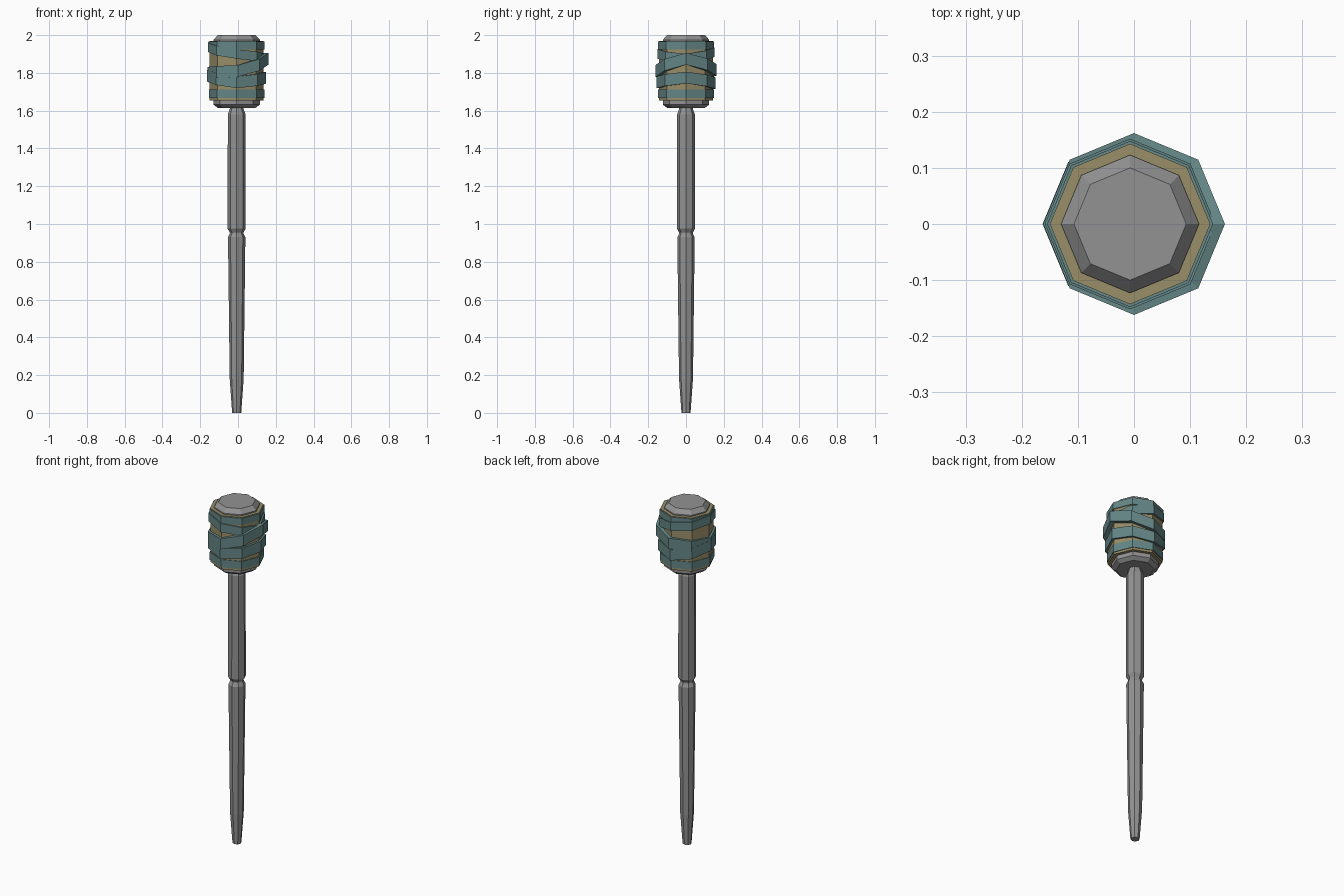
import bpy, math

cube = bpy.data.objects.get("Cube")
if cube:
    bpy.data.objects.remove(cube, do_unlink=True)

SIDES = 8
AXIS_X = -0.007


def make_material(name, rgb):
    mat = bpy.data.materials.new(name)
    mat.use_nodes = True
    colour = (*rgb, 1)
    mat.diffuse_color = colour
    bsdf = next(n for n in mat.node_tree.nodes if n.type == 'BSDF_PRINCIPLED')
    bsdf.inputs["Base Color"].default_value = colour
    return mat


grey = make_material("grey metal", (0.29, 0.29, 0.29))
khaki = make_material("khaki padding", (0.32, 0.27, 0.14))
teal = make_material("teal wrap", (0.13, 0.24, 0.24))


def make_object(name, verts, faces, mat):
    mesh = bpy.data.meshes.new(name)
    mesh.from_pydata(verts, [], faces)
    mesh.materials.append(mat)
    obj = bpy.data.objects.new(name, mesh)
    bpy.context.collection.objects.link(obj)
    return obj


def skin(rows, closed):
    """Quads joining each row of points to the next one."""
    return [(r * SIDES + i, r * SIDES + (i + 1) % SIDES,
             (r + 1) % rows * SIDES + (i + 1) % SIDES, (r + 1) % rows * SIDES + i)
            for r in range(rows if closed else rows - 1) for i in range(SIDES)]


def lathe(name, profile, mat):
    """Capped eight-sided solid from (radius, z), bottom to top."""
    verts = [(AXIS_X + r * math.cos(math.tau * i / SIDES),
              r * math.sin(math.tau * i / SIDES), z)
             for r, z in profile for i in range(SIDES)]
    faces = skin(len(profile), False)
    faces.append(tuple(reversed(range(SIDES))))
    faces.append(tuple(range(len(verts) - SIDES, len(verts))))
    return make_object(name, verts, faces, mat)


def wrap(name, heights, width, radius, shift=0):
    """Cloth hoop; heights are its middle at the left, back, right and front."""
    verts = []
    for r, side in ((radius, -1), (radius, 1), (0.135, 1), (0.135, -1)):
        for i in range(SIDES):
            a = math.tau * i / SIDES
            mid = (heights[i // 2] + heights[(i + 1) // 2 % 4]) / 2
            verts.append((AXIS_X + shift + r * math.cos(a), r * math.sin(a),
                          mid + side * width / 2))
    return make_object(name, verts, skin(4, True), teal)


# Handle with a tapered foot and a pinched joint
lathe("handle", [(0.024, 0), (0.037, 0.18), (0.046, 0.93), (0.036, 0.95),
                 (0.036, 0.955), (0.048, 0.975), (0.047, 1.58), (0.036, 1.61),
                 (0.036, 1.63)], grey)

# Head core and its padding
lathe("head_core", [(0.1, 1.615), (0.123, 1.632), (0.123, 1.975), (0.1, 2)], grey)
lathe("head_padding", [(0.143, 1.655), (0.143, 1.968)], khaki)

# Overlapping wraps, some level and some slanted
wrap("top_wrap", (1.945, 1.945, 1.945, 1.945), 0.04, 0.148)
wrap("slanted_wrap", (1.875, 1.91, 1.935, 1.9), 0.05, 0.152)
wrap("upper_wrap", (1.875, 1.815, 1.8, 1.81), 0.062, 0.162, 0.007)
wrap("lower_wrap", (1.775, 1.745, 1.785, 1.75), 0.062, 0.156)
wrap("bottom_wrap", (1.69, 1.69, 1.69, 1.69), 0.045, 0.147)
